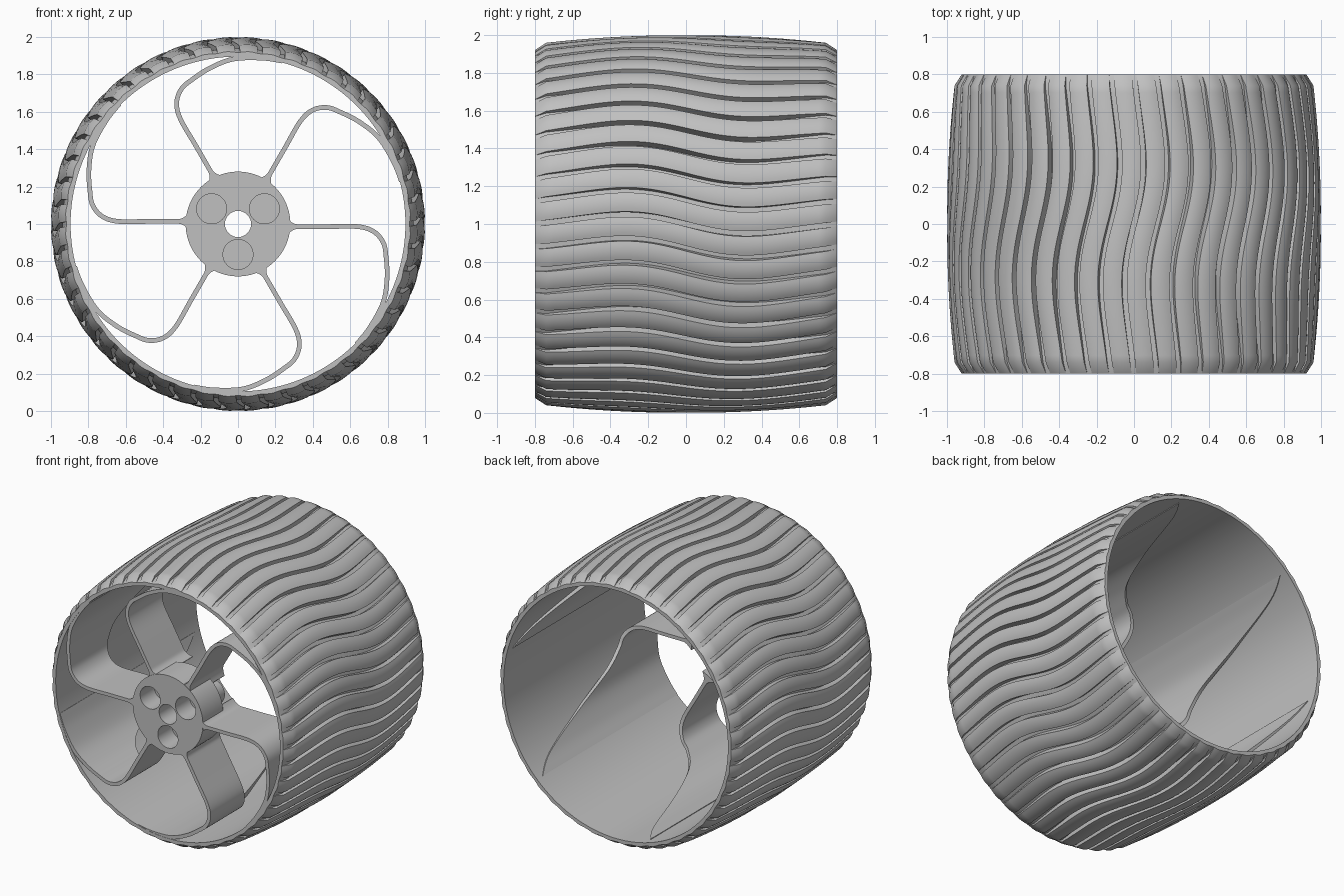
import bpy, bmesh, math
from mathutils import Vector

cube = bpy.data.objects.get("Cube")
if cube:
    bpy.data.objects.remove(cube, do_unlink=True)

CENTRE_Z = 1.0
HALF_WIDTH = 0.8
LUGS = 48
INNER_R = 0.895

grey = bpy.data.materials.new("plain grey")
grey.use_nodes = True
grey.diffuse_color = (0.53, 0.53, 0.53, 1)
grey.node_tree.nodes["Principled BSDF"].inputs["Base Color"].default_value = (0.53, 0.53, 0.53, 1)


def shade(obj):
    bpy.ops.object.select_all(action='DESELECT')
    obj.select_set(True)
    bpy.context.view_layer.objects.active = obj
    bpy.ops.object.shade_smooth_by_angle(angle=math.radians(38))


def finish(name, bm):
    """Turn a bmesh into a named, coloured, smooth-by-angle object."""
    bmesh.ops.recalc_face_normals(bm, faces=bm.faces)
    mesh = bpy.data.meshes.new(name)
    bm.to_mesh(mesh)
    bm.free()
    mesh.materials.append(grey)
    obj = bpy.data.objects.new(name, mesh)
    bpy.context.collection.objects.link(obj)
    shade(obj)
    return obj


def polar(r, a, y):
    return Vector((r * math.cos(a), y, CENTRE_Z + r * math.sin(a)))


def skin(bm, rows, close_rows):
    """Quads between successive vertex loops."""
    count = len(rows)
    for i in range(count if close_rows else count - 1):
        a, b = rows[i], rows[(i + 1) % count]
        n = len(a)
        for j in range(n):
            k = (j + 1) % n
            bm.faces.new((a[j], a[k], b[k], b[j]))


# Tyre: crowned lugs with wavy grooves, and a thin smooth inner wall
def crown(y):
    edge = 0.74
    if abs(y) > edge:
        return 0.961 - 0.038 * (abs(y) - edge) / (HALF_WIDTH - edge)
    return 1.0 - 0.039 * (y / edge) ** 2


def wave(y):
    u = math.pi * y / HALF_WIDTH
    return -0.05 * (math.sin(u) + 0.18 * math.sin(2 * u))


def build_tyre():
    bm = bmesh.new()
    steps = 40
    stations = [-0.74 + 1.48 * i / steps for i in range(steps + 1)]
    stations = [-HALF_WIDTH] + stations + [HALF_WIDTH]
    pitch = 2 * math.pi / LUGS
    gap = 0.028
    # each column: angle, and drop of the lug top below the crown (None in a groove)
    columns = []
    for i in range(LUGS):
        start = i * pitch
        columns += [(start - gap / 2, None), (start + gap / 2, None)]
        for j in range(7):
            t = j / 6
            columns.append((start + gap / 2 + (pitch - gap) * t, 0.007 * (2 * t - 1) ** 2))
    rows = []
    for angle, drop in columns:
        row = []
        for y in stations:
            floor = min(0.938, crown(y) - 0.005)
            r = floor if drop is None else max(floor, crown(y) - drop)
            row.append(bm.verts.new(polar(r, angle + wave(y), y)))
        for y in (HALF_WIDTH, -HALF_WIDTH):
            row.append(bm.verts.new(polar(INNER_R, angle, y)))
        rows.append(row)
    skin(bm, rows, True)
    bmesh.ops.remove_doubles(bm, verts=bm.verts, dist=0.00001)
    return finish("tyre", bm)


# Hub: disc with an axle hole, three blind bolt holes and a boss behind each
def cylinder(name, r, x, z, y0, y1, sides=64):
    bm = bmesh.new()
    rows = []
    for y in (y0, y1):
        ring = [2 * math.pi * i / sides for i in range(sides)]
        rows.append([bm.verts.new((x + r * math.cos(a), y, z + r * math.sin(a))) for a in ring])
    skin(bm, rows, False)
    for row in rows:
        bm.faces.new(row)
    return finish(name, bm)


def drill(target, r, x, z, y0, y1):
    cutter = cylinder("hole_cutter", r, x, z, y0, y1, 48)
    cutter.hide_render = True
    mod = target.modifiers.new("hole", 'BOOLEAN')
    mod.operation = 'DIFFERENCE'
    mod.solver = 'EXACT'
    mod.object = cutter
    bpy.context.view_layer.objects.active = target
    bpy.ops.object.modifier_apply(modifier=mod.name)
    bpy.data.objects.remove(cutter, do_unlink=True)


def build_hub():
    hub = cylinder("hub", 0.28, 0, CENTRE_Z, -HALF_WIDTH, -0.57, 96)
    drill(hub, 0.07, 0, CENTRE_Z, -1, 0)
    for i, degrees in enumerate((30, 150, 270)):
        p = polar(0.163, math.radians(degrees), 0)
        drill(hub, 0.08, p.x, p.z, -1, -0.64)
        cylinder("hub_boss_%d" % (i + 1), 0.09, p.x, p.z, -0.58, -0.48, 48)
    shade(hub)


# Spokes: bent strips that meet the inner wall and sweep back along it
def catmull(points, steps):
    pts = [points[0]] + points + [points[-1]]
    out = []
    for a, b, c, d in zip(pts, pts[1:], pts[2:], pts[3:]):
        for i in range(steps):
            t = i / steps
            out.append(0.5 * (2 * b + (c - a) * t + (2 * a - 5 * b + 4 * c - d) * t * t
                              + (3 * b - a - 3 * c + d) * t ** 3))
    return out + [points[-1]]


# each point: along the spoke, across it, rear edge depth
SPOKE_PATH = [
    (0.25, -0.014, -0.42), (0.29, -0.014, -0.42), (0.34, -0.014, -0.42), (0.48, -0.014, -0.42),
    (0.64, -0.014, -0.42), (0.725, -0.04, -0.41), (0.777, -0.10, -0.39), (0.792, -0.18, -0.36),
    (0.797, -0.29, -0.24), (0.776, -0.42, 0.1), (0.705, -0.553, 0.55), (0.635, -0.642, 0.74)]


def build_spoke(index):
    bm = bmesh.new()
    path = catmull([Vector(p) for p in SPOKE_PATH], 6)
    turn = index * math.pi / 3
    rows = []
    for i, p in enumerate(path):
        before, after = path[max(i - 1, 0)], path[min(i + 1, len(path) - 1)]
        tangent = (after - before).xy.normalized()
        normal = Vector((-tangent.y, tangent.x))
        flare = max(0.0, 1 - (p.x - 0.265) / 0.055) if i < 20 else 0.0
        half = 0.0125 + 0.03 * min(flare, 1.2) ** 2
        row = []
        for side, y in ((-1, -0.798), (1, -0.798), (1, p.z), (-1, p.z)):
            q = p.xy + normal * half * side
            # the outer side stays inside the tyre wall
            r = min(q.length, 0.91)
            row.append(bm.verts.new(polar(r, math.atan2(q.y, q.x) + turn, y)))
        rows.append(row)
    skin(bm, rows, False)
    bm.faces.new(rows[0])
    bm.faces.new(rows[-1])
    return finish("spoke_%d" % (index + 1), bm)


build_tyre()
build_hub()
for n in range(6):
    build_spoke(n)
